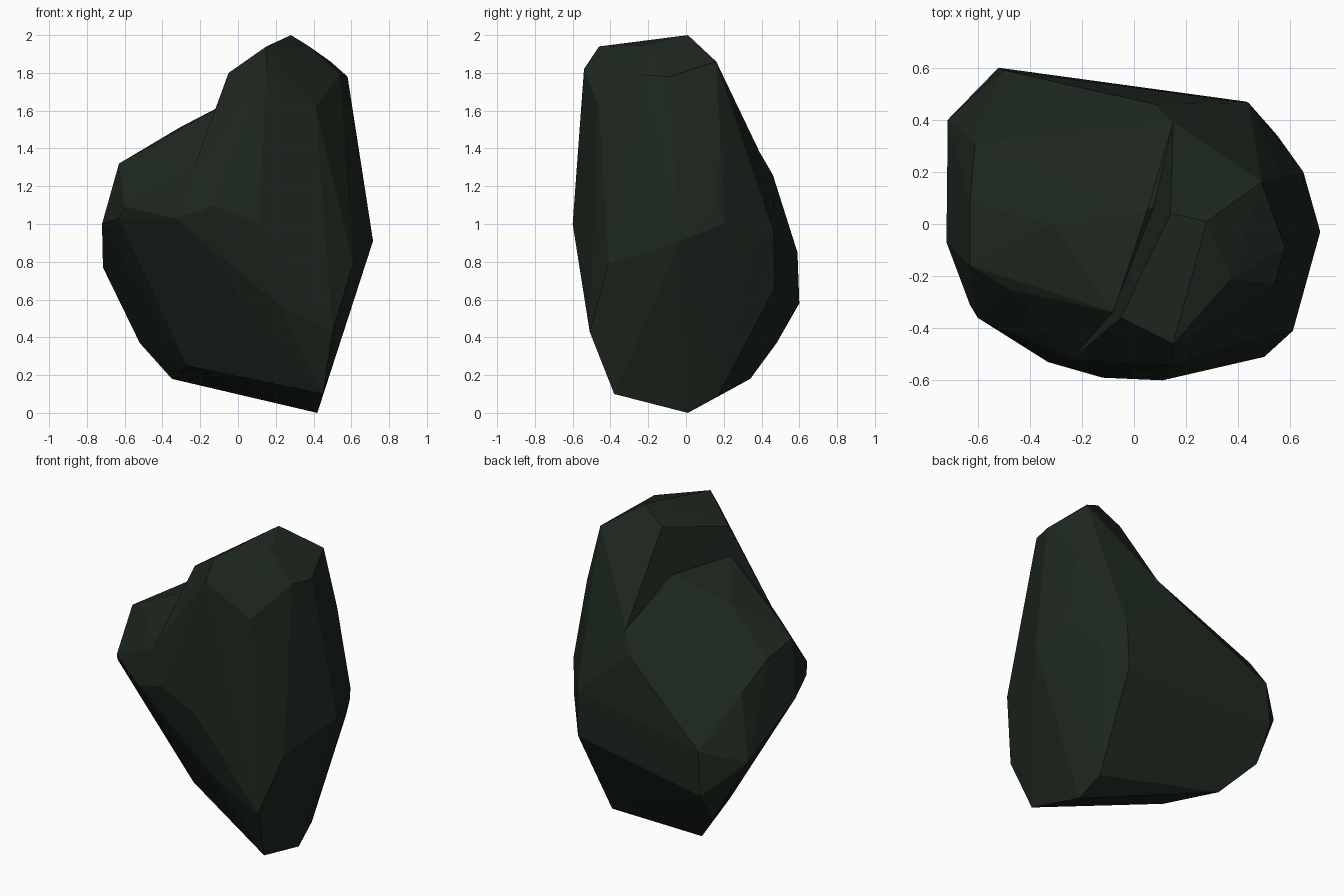
import bpy
import bmesh

# Remove the default cube only
default_cube = bpy.data.objects.get("Cube")
if default_cube:
    bpy.data.objects.remove(default_cube, do_unlink=True)


def make_material(name, colour):
    """One flat colour, shown in the viewport and in a render."""
    material = bpy.data.materials.new(name)
    material.use_nodes = True
    material.diffuse_color = colour
    shader = next(n for n in material.node_tree.nodes if n.type == "BSDF_PRINCIPLED")
    shader.inputs["Base Color"].default_value = colour
    shader.inputs["Roughness"].default_value = 1.0
    return material


def make_boulder(name, corners, material):
    """A faceted convex stone stretched over its corner points."""
    bm = bmesh.new()
    for corner in corners:
        bm.verts.new(corner)
    hull = bmesh.ops.convex_hull(bm, input=bm.verts)
    loose = {v for v in hull["geom_interior"] + hull["geom_unused"]
             if isinstance(v, bmesh.types.BMVert)}
    bmesh.ops.delete(bm, geom=list(loose), context="VERTS")
    bmesh.ops.recalc_face_normals(bm, faces=bm.faces)
    mesh = bpy.data.meshes.new(name)
    bm.to_mesh(mesh)
    bm.free()
    mesh.materials.append(material)
    stone = bpy.data.objects.new(name, mesh)
    bpy.context.scene.collection.objects.link(stone)
    return stone


def fuse(target, helper):
    """Merge the helper stone into the target and discard the helper."""
    helper.hide_render = True
    union = target.modifiers.new("fuse", "BOOLEAN")
    union.operation = "UNION"
    union.solver = "EXACT"
    union.object = helper
    depsgraph = bpy.context.evaluated_depsgraph_get()
    fused = bpy.data.meshes.new_from_object(target.evaluated_get(depsgraph))
    target.modifiers.remove(union)
    target.data = fused
    bpy.data.objects.remove(helper, do_unlink=True)


dark_stone = make_material("dark green stone", (0.012, 0.020, 0.013, 1.0))

# Corners along the underside, side, front and back that both stones share
base = [(.42, .01, 0), (.45, -.38, .1), (.5, -.51, .43), (.4, .17, .09)]
outer_side = [(.61, -.41, .79), (.715, -.03, .91), (.65, .2, 1)]
front_edge = [(.11, -.6, 1), (-.12, -.59, 1.1), (-.24, -.52, 1.28)]
back_edge = [(.15, .39, 1.38), (.46, .28, 1.33), (.44, .465, .95)]
shared = base + outer_side + front_edge + back_edge

# Broad lower stone with the sloping shoulder
shoulder = [(-.08, -.34, 1.63), (.05, .05, 1.63), (-.31, 0, 1.51),
            (-.32, -.31, 1.44), (-.48, -.25, 1.38), (-.63, -.16, 1.32),
            (-.63, .08, 1.28), (-.61, .31, 1.15)]
low_side = [(-.72, -.07, 1), (-.715, .4, .77), (-.63, -.31, 1.03),
            (-.6, -.36, 1.09), (-.33, -.53, 1.03), (.22, -.525, .57)]
back = [(.08, .46, 1.26), (.43, .47, .66), (.55, .34, .85),
        (-.5, .59, .85), (-.52, .6, .58)]
underside = [(-.52, .48, .37), (-.35, .34, .18), (-.27, -.06, .25)]
rock = make_boulder("rock", shared + shoulder + low_side + back + underside,
                    dark_stone)

# Tall stone rising on the other side
crown = [(.28, .01, 2), (.15, -.46, 1.94), (.37, -.21, 1.945), (.14, .04, 1.9),
         (-.05, -.36, 1.8), (.49, .16, 1.86), (.58, -.09, 1.78),
         (.54, -.23, 1.79), (.15, -.54, 1.82), (.41, -.46, 1.62)]
flank = [(.57, .18, 1.5), (.65, .16, 1.1)]
spire = make_boulder("spire", shared + crown + flank, dark_stone)

fuse(rock, spire)

# Crisp facets
for face in rock.data.polygons:
    face.use_smooth = False
